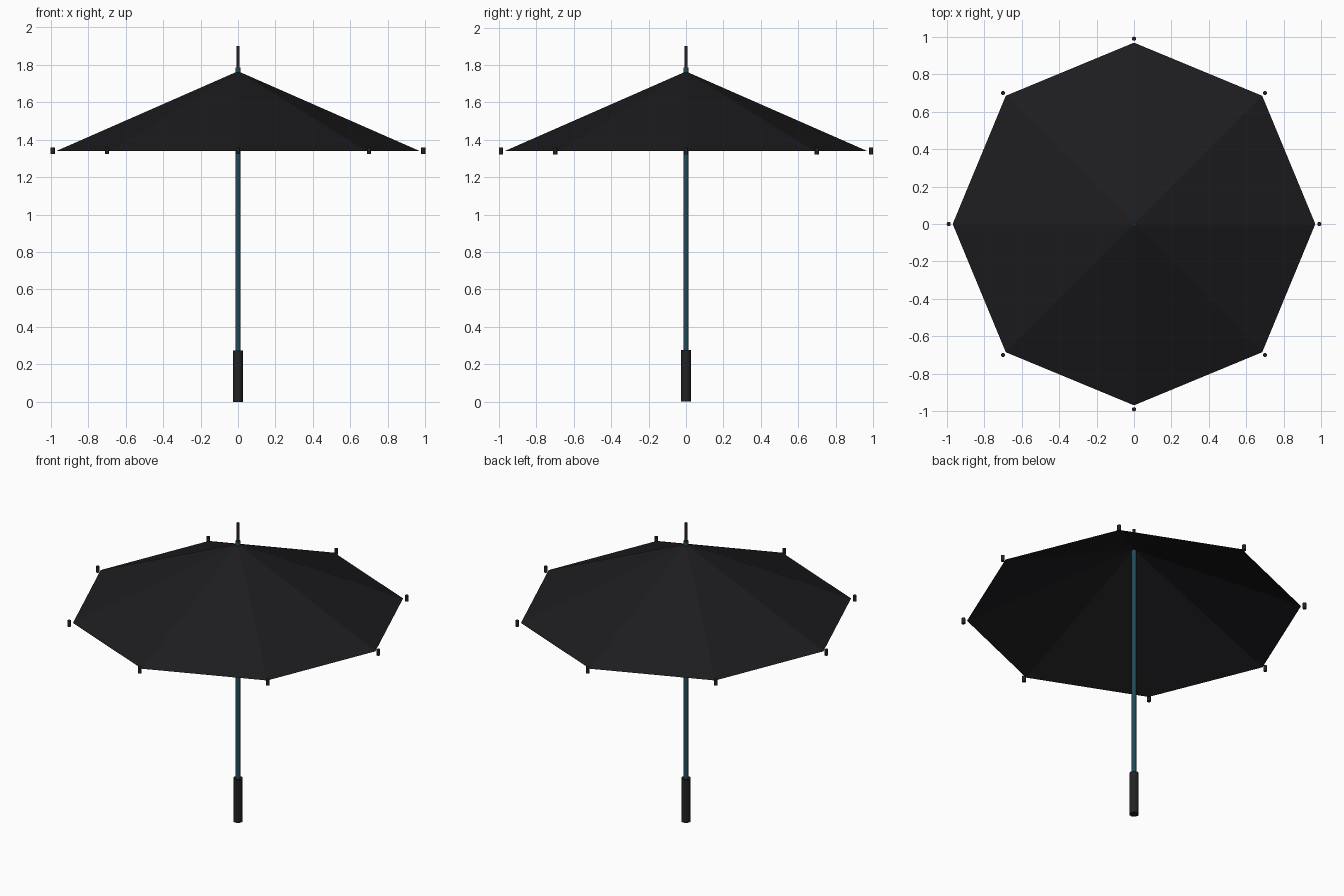
import bpy, bmesh, math

if "Cube" in bpy.data.objects:
    bpy.data.objects.remove(bpy.data.objects["Cube"])

def material(name, color):
    m = bpy.data.materials.new(name)
    m.diffuse_color = (*color, 1)
    m.use_nodes = True
    m.node_tree.nodes["Principled BSDF"].inputs["Base Color"].default_value = m.diffuse_color
    return m

BLACK = material("black_fabric", (0.012, 0.012, 0.014))
DARK = material("dark_plastic", (0.016, 0.016, 0.017))
TEAL = material("teal_metal", (0.015, 0.07, 0.10))

def rod(name, radius, z0, z1, mat, x=0, y=0, sides=16):
    bpy.ops.mesh.primitive_cylinder_add(vertices=sides, radius=radius, depth=z1 - z0,
                                        location=(x, y, (z0 + z1) / 2))
    ob = bpy.context.object
    ob.name = name
    ob.data.materials.append(mat)
    bpy.ops.object.shade_smooth_by_angle(angle=math.radians(40))
    return ob

SIDES, RIM_R, RIM_Z, APEX_Z = 8, 0.968, 1.34, 1.765

# Open eight-panel canopy
bm = bmesh.new()
apex = bm.verts.new((0, 0, APEX_Z))
angles = [2 * math.pi * i / SIDES for i in range(SIDES)]
rim = [bm.verts.new((RIM_R * math.cos(a), RIM_R * math.sin(a), RIM_Z)) for a in angles]
for i in range(SIDES):
    bm.faces.new((apex, rim[i], rim[(i + 1) % SIDES]))
mesh = bpy.data.meshes.new("canopy")
bm.to_mesh(mesh)
bm.free()
mesh.materials.append(BLACK)
bpy.context.collection.objects.link(bpy.data.objects.new("canopy", mesh))

# Handle, shaft and top spike
rod("handle", 0.027, 0, 0.275, DARK)
rod("shaft", 0.0135, 0.25, 1.785, TEAL)
rod("top_spike", 0.008, 1.74, 1.90, DARK)

# Small caps just outside each canopy corner
for i, a in enumerate(angles):
    rod(f"rib_tip_{i + 1}", 0.011, 1.322, 1.358, DARK,
        0.989 * math.cos(a), 0.989 * math.sin(a), 12)
